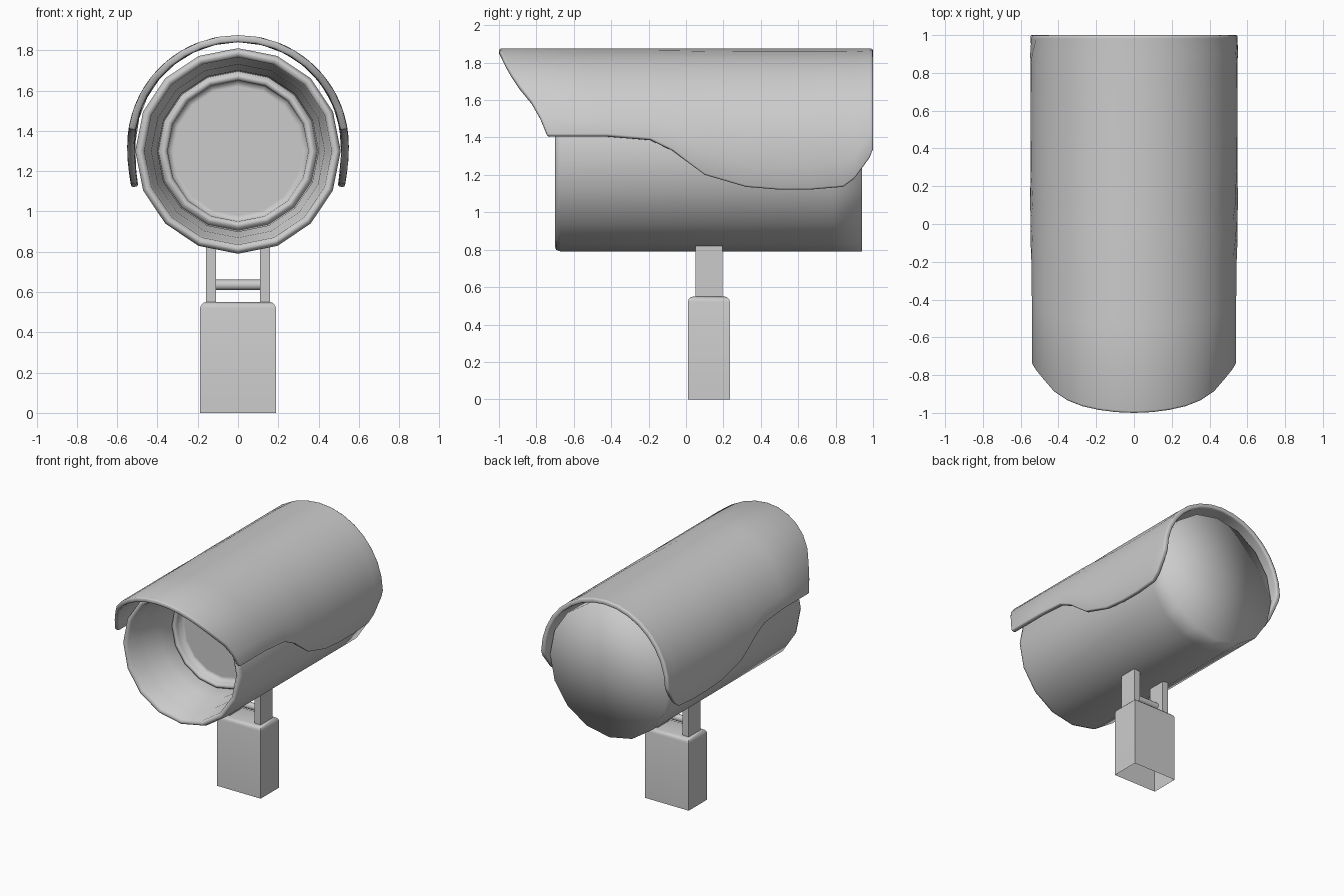
import bpy, bmesh, math
from mathutils import Matrix, Vector

if "Cube" in bpy.data.objects:
    bpy.data.objects.remove(bpy.data.objects["Cube"], do_unlink=True)

grey = bpy.data.materials.new("light_grey")
grey.use_nodes = True
grey.diffuse_color = (0.6, 0.6, 0.6, 1)
grey.node_tree.nodes["Principled BSDF"].inputs["Base Color"].default_value = (0.6, 0.6, 0.6, 1)


def finish(name, bm, smooth=None):
    bmesh.ops.recalc_face_normals(bm, faces=bm.faces)
    mesh = bpy.data.meshes.new(name)
    bm.to_mesh(mesh)
    bm.free()
    mesh.materials.append(grey)
    ob = bpy.data.objects.new(name, mesh)
    bpy.context.collection.objects.link(ob)
    if smooth:
        bpy.ops.object.select_all(action='DESELECT')
        ob.select_set(True)
        bpy.context.view_layer.objects.active = ob
        bpy.ops.object.shade_smooth_by_angle(angle=math.radians(smooth))
    return ob


def interp(points, t):
    for (a, p), (b, q) in zip(points, points[1:]):
        if t <= b:
            return p + (q - p) * max(0, (t - a) / (b - a))
    return points[-1][1]


def box(name, x, y, z, open_bottom=False, bevel=0):
    bm = bmesh.new()
    bmesh.ops.create_cube(bm, size=1)
    for v in bm.verts:
        v.co = Vector([(a + b) / 2 + c * (b - a) for c, (a, b) in zip(v.co, (x, y, z))])
    if open_bottom:
        low = [f for f in bm.faces if all(v.co.z < z[0] + 0.001 for v in f.verts)]
        bmesh.ops.delete(bm, geom=low, context='FACES_ONLY')
    if bevel:
        top = [e for e in bm.edges if all(v.co.z > z[1] - 0.001 for v in e.verts)]
        bmesh.ops.bevel(bm, geom=top, offset=bevel, segments=3, profile=0.5, affect='EDGES')
    return finish(name, bm, 40 if bevel else None)


# Camera housing: lathed shell with a stepped recess and a lens disc
SIDES, MID = 16, 1.30
profile = [(0, 0.94), (0.51, 0.94), (0.51, 0.78), (0.51, -0.67), (0.50, -0.695),
           (0.485, -0.70), (0.465, -0.685), (0.455, -0.56), (0.43, -0.53),
           (0.42, -0.42), (0.40, -0.39), (0.395, -0.24), (0.38, -0.27),
           (0.36, -0.27), (0.35, -0.25), (0.345, -0.20), (0.32, -0.20), (0, -0.20)]
bm = bmesh.new()
rings = []
for r, y in profile:
    if r == 0:
        rings.append([bm.verts.new((0, y, MID))] * SIDES)
    else:
        rings.append([bm.verts.new((r * math.sin(math.tau * i / SIDES), y,
                                    MID + r * math.cos(math.tau * i / SIDES)))
                      for i in range(SIDES)])
for a, b in zip(rings, rings[1:]):
    for i in range(SIDES):
        j = (i + 1) % SIDES
        bm.faces.new(list(dict.fromkeys((a[i], a[j], b[j], b[i]))))
housing = finish("housing", bm, 100)

# Sun shield: arched sheet whose lower edge and front edge follow curves
RAD, CEN, COLS, NECK, TIP = 0.55, 1.325, 16, -0.19, -0.74
lower = [(TIP, 1.41), (-0.42, 1.41), (NECK, 1.39), (-0.07, 1.33), (0.02, 1.26), (0.10, 1.20),
         (0.32, 1.135), (0.5, 1.12), (0.66, 1.12), (0.84, 1.135), (0.90, 1.18),
         (0.98, 1.29), (1.0, 1.34)]
front = [(1.41, TIP), (1.56, -0.80), (1.70, -0.91), (1.79, -0.96), (1.875, -1.0)]
bm = bmesh.new()
rows = []
for y, edge in lower:
    limit = math.acos((edge - CEN) / RAD)
    row = []
    for c in range(COLS + 1):
        ang = limit * (2 * c / COLS - 1)
        x, z = math.sin(ang), CEN + RAD * math.cos(ang)
        if z < CEN:
            x = math.copysign(abs(x) ** 0.5, x)
        yy = y
        if y < NECK:
            yy = NECK + (y - NECK) * (interp(front, z) - NECK) / (TIP - NECK)
        row.append(bm.verts.new((RAD * x, yy, z)))
    rows.append(row)
for a, b in zip(rows, rows[1:]):
    for c in range(COLS):
        bm.faces.new((a[c], a[c + 1], b[c + 1], b[c]))
shield = finish("sun_shield", bm, 50)
if shield.data.polygons[COLS // 2].normal.z < 0:
    shield.data.flip_normals()
thick = shield.modifiers.new("thickness", 'SOLIDIFY')
thick.thickness, thick.offset = 0.035, -1
soft = shield.modifiers.new("soft_rim", 'BEVEL')
soft.width, soft.segments, soft.limit_method = 0.01, 2, 'ANGLE'
soft.angle_limit = math.radians(60)

# Mount: hollow base block, two arms and a cross pin
box("mount_base", (-0.188, 0.188), (0.01, 0.235), (0, 0.55), True, 0.03)
for side, name in ((1, "left_arm"), (-1, "right_arm")):
    box(name, sorted((side * 0.108, side * 0.16)), (0.05, 0.195), (0.53, 0.82))
bm = bmesh.new()
bmesh.ops.create_cone(bm, cap_ends=True, segments=12, radius1=0.026, radius2=0.026, depth=0.23,
                      matrix=Matrix.Translation((0, 0.122, 0.635)) @ Matrix.Rotation(math.pi / 2, 4, 'Y'))
finish("cross_pin", bm, 40)
